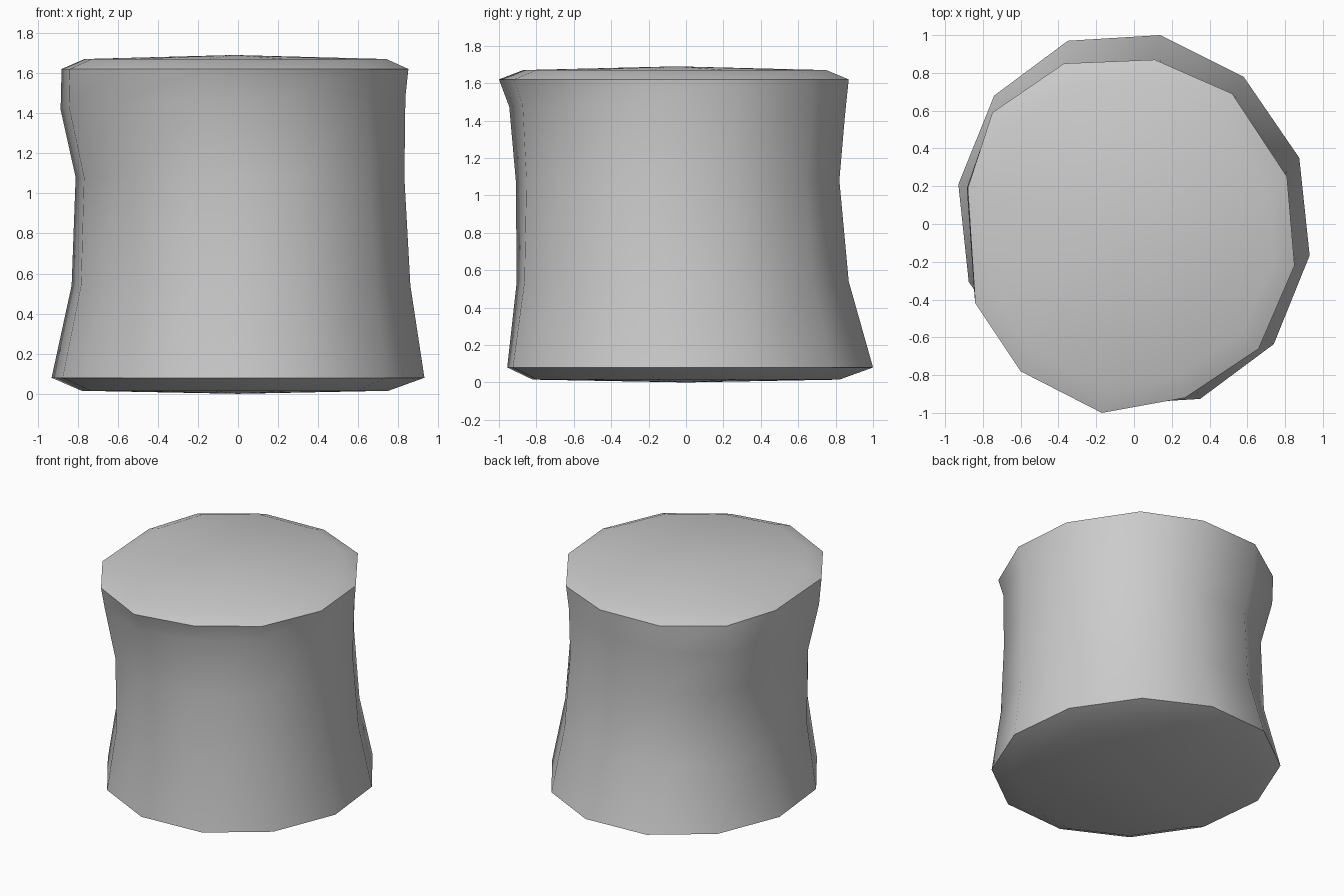
import bpy, bmesh
from mathutils import Vector

SIDES = 12
cube = bpy.data.objects.get("Cube")
if cube:
    bpy.data.objects.remove(cube, do_unlink=True)


def flat_material(name, colour):
    mat = bpy.data.materials.new(name)
    mat.use_nodes = True
    mat.diffuse_color = colour
    mat.node_tree.nodes["Principled BSDF"].inputs["Base Color"].default_value = colour
    return mat


# Outlines of the two rims, counter-clockwise; the foot is point-symmetric
top_rim = [Vector(p) for p in (
    (.81, .25), (.52, .69), (.11, .87), (-.37, .85), (-.75, .59), (-.88, .19),
    (-.84, -.42), (-.6, -.78), (-.17, -1), (.27, -.92), (.66, -.66), (.85, -.22))]
half_foot = [Vector(p) for p in (
    (.875, .35), (.58, .78), (.14, 1), (-.35, .97), (-.74, .68), (-.93, .21))]
foot_centre = Vector((0, .022))
foot_rim = half_foot + [2 * foot_centre - p for p in half_foot]


def fit(points, x_range, y_range):
    """Stretch an outline to the given extents."""
    def remap(value, values, span):
        low, high = min(values), max(values)
        return span[0] + (value - low) / (high - low) * (span[1] - span[0])
    xs, ys = [p.x for p in points], [p.y for p in points]
    return [Vector((remap(p.x, xs, x_range), remap(p.y, ys, y_range))) for p in points]


def waist(blend, x_range, y_range):
    """Outline between foot and top rim, drawn in to the given extents."""
    return fit([a.lerp(b, blend) for a, b in zip(foot_rim, top_rim)], x_range, y_range)


def level(points, z, tilt_x=0, tilt_y=0):
    return [(p.x, p.y, z + tilt_x * p.x + tilt_y * p.y) for p in points]


# Horizontal rings from the underside to the upper cap
rings = [
    level(fit(foot_rim, (-.78, .75), (-.82, .82)), .015),
    level(foot_rim, .08),
    level(waist(.3, (-.83, .86), (-.905, .87)), .54),
    level(waist(.65, (-.81, .83), (-.91, .82)), 1.08),
    level(waist(.9, (-.885, .835), (-.945, .85)), 1.45, .03, -.03),
    level(top_rim, 1.62),
    level(fit(top_rim, (-.765, .74), (-.87, .75)), 1.67),
]

bm = bmesh.new()
loops = [[bm.verts.new(co) for co in ring] for ring in rings]
for low, high in zip(loops, loops[1:]):
    for i in range(SIDES):
        j = (i + 1) % SIDES
        bm.faces.new((low[i], low[j], high[j], high[i]))

# Shallow domed caps
for loop, apex in ((loops[0], (0, 0, 0)), (loops[-1], (-.02, -.05, 1.69))):
    tip = bm.verts.new(apex)
    for i in range(SIDES):
        bm.faces.new((loop[i], loop[(i + 1) % SIDES], tip))
bmesh.ops.recalc_face_normals(bm, faces=bm.faces)

mesh = bpy.data.meshes.new("waisted_drum")
bm.to_mesh(mesh)
bm.free()
mesh.materials.append(flat_material("plain grey", (.6, .6, .6, 1)))
drum = bpy.data.objects.new("waisted_drum", mesh)
bpy.context.collection.objects.link(drum)

# Smooth sides and caps, crisp rims
bpy.ops.object.select_all(action="DESELECT")
drum.select_set(True)
bpy.context.view_layer.objects.active = drum
bpy.ops.object.shade_smooth_by_angle(angle=.72)
